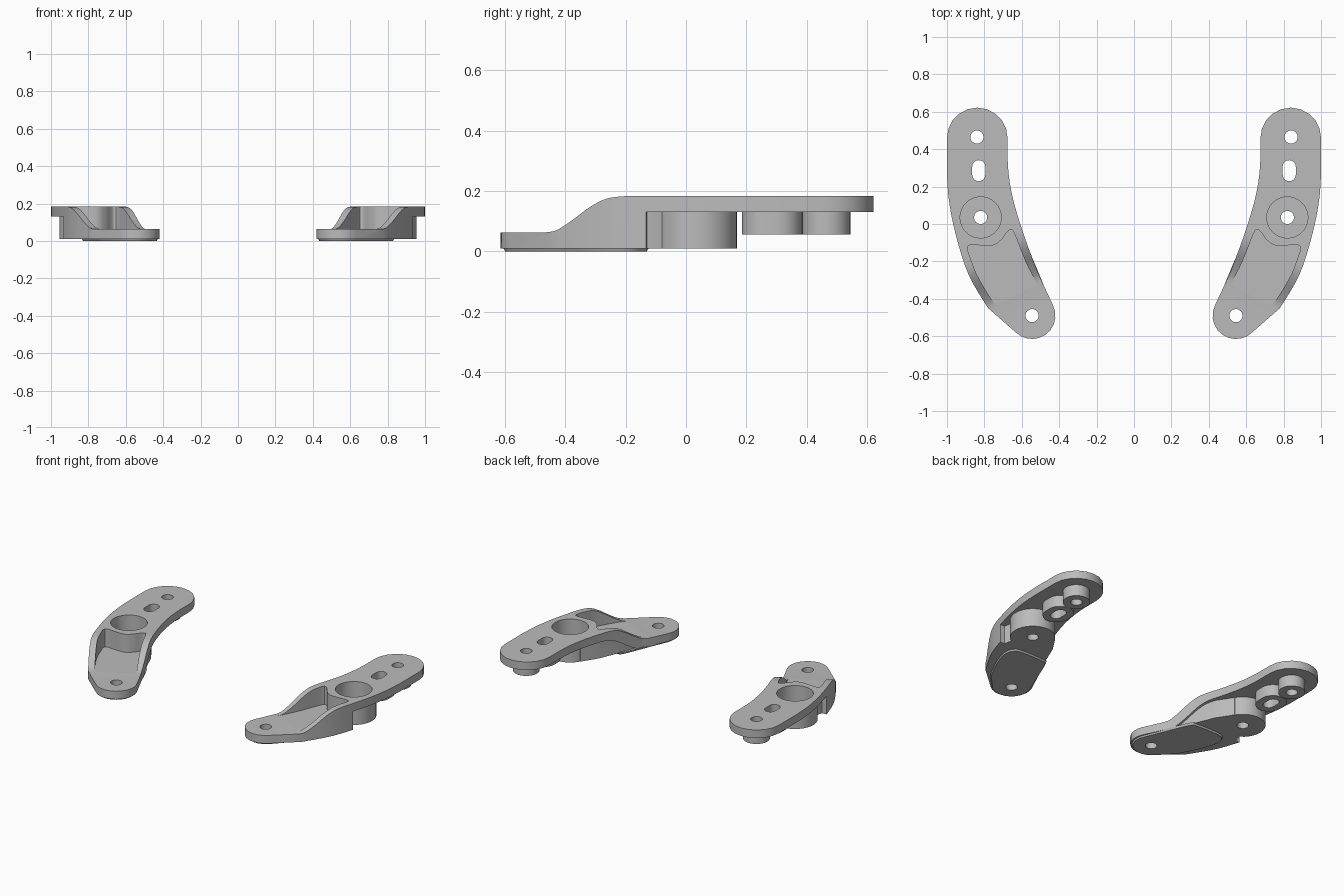
import bpy, bmesh
from math import sin, cos, radians
from mathutils import Vector, Matrix

cube = bpy.data.objects.get("Cube")
if cube:
    bpy.data.objects.remove(cube, do_unlink=True)

grey = bpy.data.materials.new("plain_grey")
grey.use_nodes = True
grey.diffuse_color = (0.5, 0.5, 0.5, 1)
grey.node_tree.nodes["Principled BSDF"].inputs["Base Color"].default_value = (0.5, 0.5, 0.5, 1)


def smooth(pts, n=4, closed=True):
    """Run a rounded line through the points."""
    out, k = [], len(pts)
    for i in range(k if closed else k - 1):
        ids = [(i + d) % k if closed else min(max(i + d, 0), k - 1) for d in (-1, 0, 1, 2)]
        a, b, c, d = [Vector(pts[j]) for j in ids]
        for s in range(n):
            t = s / n
            out.append(0.5 * (2 * b + (c - a) * t + (2 * a - 5 * b + 4 * c - d) * t * t
                              + (3 * b - a - 3 * c + d) * t ** 3))
    return out if closed else out + [Vector(pts[-1])]


def arc(c, r, start, end, n):
    angles = [radians(start + (end - start) * i / n) for i in range(n + 1)]
    return [(c[0] + r * cos(a), c[1] + r * sin(a)) for a in angles]


def oval(c, r, half=0.0):
    """Circle, or an upright slot when half is given."""
    return (arc((c[0], c[1] + half), r, 0, 180, 16)
            + arc((c[0], c[1] - half), r, 180, 360, 16))[:None if half else -1]


def solid(name, points, move):
    bm = bmesh.new()
    face = bm.faces.new([bm.verts.new(p) for p in points])
    ext = bmesh.ops.extrude_face_region(bm, geom=[face])
    bmesh.ops.translate(bm, vec=move, verts=[g for g in ext["geom"] if isinstance(g, bmesh.types.BMVert)])
    bmesh.ops.remove_doubles(bm, verts=bm.verts, dist=1e-5)
    bmesh.ops.recalc_face_normals(bm, faces=bm.faces)
    mesh = bpy.data.meshes.new(name)
    bm.to_mesh(mesh)
    bm.free()
    mesh.materials.append(grey)
    obj = bpy.data.objects.new(name, mesh)
    bpy.context.collection.objects.link(obj)
    return obj


def prism(name, pts, z0, z1):
    return solid(name, [(p[0], p[1], z0) for p in pts], (0, 0, z1 - z0))


def slab(name, profile):
    """Side profile swept slantwise, square to the arm."""
    x0, x1, mid, skew = 0.2, 1.3, 0.83, -0.55
    return solid(name, [(x0, y + skew * (x0 - mid), z) for y, z in profile],
                 (x1 - x0, skew * (x1 - x0), 0))


def combine(obj, tool, op="DIFFERENCE"):
    mod = obj.modifiers.new("join", "BOOLEAN")
    mod.operation, mod.object, mod.solver = op, tool, "EXACT"
    bpy.context.view_layer.objects.active = obj
    bpy.ops.object.modifier_apply(modifier=mod.name)
    bpy.data.objects.remove(tool, do_unlink=True)


# Hole centres along the arm
tip, hub, slot, tail = (0.545, -0.49), (0.82, 0.035), (0.83, 0.285), (0.84, 0.465)

# Curved arm with a ramp down to the tip
outline = (arc((0.838, 0.46), 0.162, 0, 180, 10)
           + smooth([(0.676, 0.35), (0.667, 0.24), (0.64, 0.107), (0.585, -0.07), (0.51, -0.27)], 4, False)
           + arc(tip, 0.125, 155, 315, 10)
           + smooth([(0.78, -0.45), (0.885, -0.27), (0.955, -0.05), (0.99, 0.13), (1.0, 0.27)], 4, False))
ramp = [tuple(p) for p in smooth([(-0.50, 0.063), (-0.45, 0.07), (-0.38, 0.103),
                                  (-0.30, 0.148), (-0.23, 0.175), (-0.156, 0.183)], 4, False)]
arm = prism("left_bracket", outline, -0.1, 0.3)
combine(arm, slab("side", [(-1.4, 0.01), (-1.4, 0.063)] + ramp + [(1.2, 0.183), (1.2, 0.01)]), "INTERSECT")

# Undercut below the plate, leaving the lower body and the hub
under = slab("undercut", [(y + 0.05, z - 0.053) for y, z in ramp]
             + [(1.2, 0.13), (1.2, -0.2), (-0.45, -0.2)])
body = [(0.40, -0.6), (0.47, -0.38), (0.535, -0.25), (0.585, -0.12), (0.635, 0), (0.70, 0.10),
        (0.78, 0.10), (0.86, 0), (0.89, -0.08), (0.90, -0.13), (1.2, -0.15), (1.2, -0.7)]
combine(under, prism("lower_body", body, -0.4, 0.4))
combine(under, prism("hub_boss", oval(hub, 0.135), -0.5, 0.5))
combine(arm, under)

# Small bosses under the plate
combine(arm, prism("slot_boss", oval(slot, 0.082, 0.018), 0.055, 0.15), "UNION")
combine(arm, prism("tail_boss", oval(tail, 0.08), 0.055, 0.15), "UNION")

# Hollow behind the tip and round recess in the hub
hollow = [(0.64, -0.05), (0.66, -0.03), (0.68, -0.045), (0.71, -0.085), (0.76, -0.115), (0.87, -0.112),
          (0.89, -0.13), (0.875, -0.18), (0.83, -0.29), (0.72, -0.45), (0.60, -0.46), (0.50, -0.36),
          (0.52, -0.32), (0.58, -0.2)]
combine(arm, prism("hollow", smooth(hollow), 0.0635, 0.4))
combine(arm, prism("recess", oval(hub, 0.11), 0.06, 0.4))

# Foot pad with a tapered rim
pad_shape = (arc(tip, 0.118, 160, 310, 10)
             + smooth([(0.73, -0.47), (0.80, -0.33), (0.835, -0.21), (0.82, -0.15), (0.77, -0.125),
                       (0.60, -0.125), (0.56, -0.15), (0.51, -0.26)], 4, False))
pad = prism("left_foot_pad", pad_shape, 0.0, 0.014)
for v in pad.data.vertices:
    if v.co.z < 0.005:
        centre = Vector((0.66, -0.34, 0))
        v.co -= (v.co - centre).normalized() * 0.008
        v.co.z = 0

# Through holes
for c, half in ((tip, 0), (hub, 0), (slot, 0.021), (tail, 0)):
    combine(arm, prism("hole", oval(c, 0.035, half), -0.3, 0.5))
combine(pad, prism("hole", oval(tip, 0.035), -0.3, 0.5))

# Mirrored right side
parts = [arm, pad]
for obj in list(parts):
    twin = obj.copy()
    twin.data = obj.data.copy()
    twin.name = obj.name.replace("left", "right")
    twin.data.transform(Matrix.Scale(-1, 4, (1, 0, 0)))
    twin.data.flip_normals()
    bpy.context.collection.objects.link(twin)
    parts.append(twin)

bpy.ops.object.select_all(action="DESELECT")
for obj in parts:
    obj.select_set(True)
bpy.context.view_layer.objects.active = arm
bpy.ops.object.shade_smooth_by_angle(angle=radians(30))
